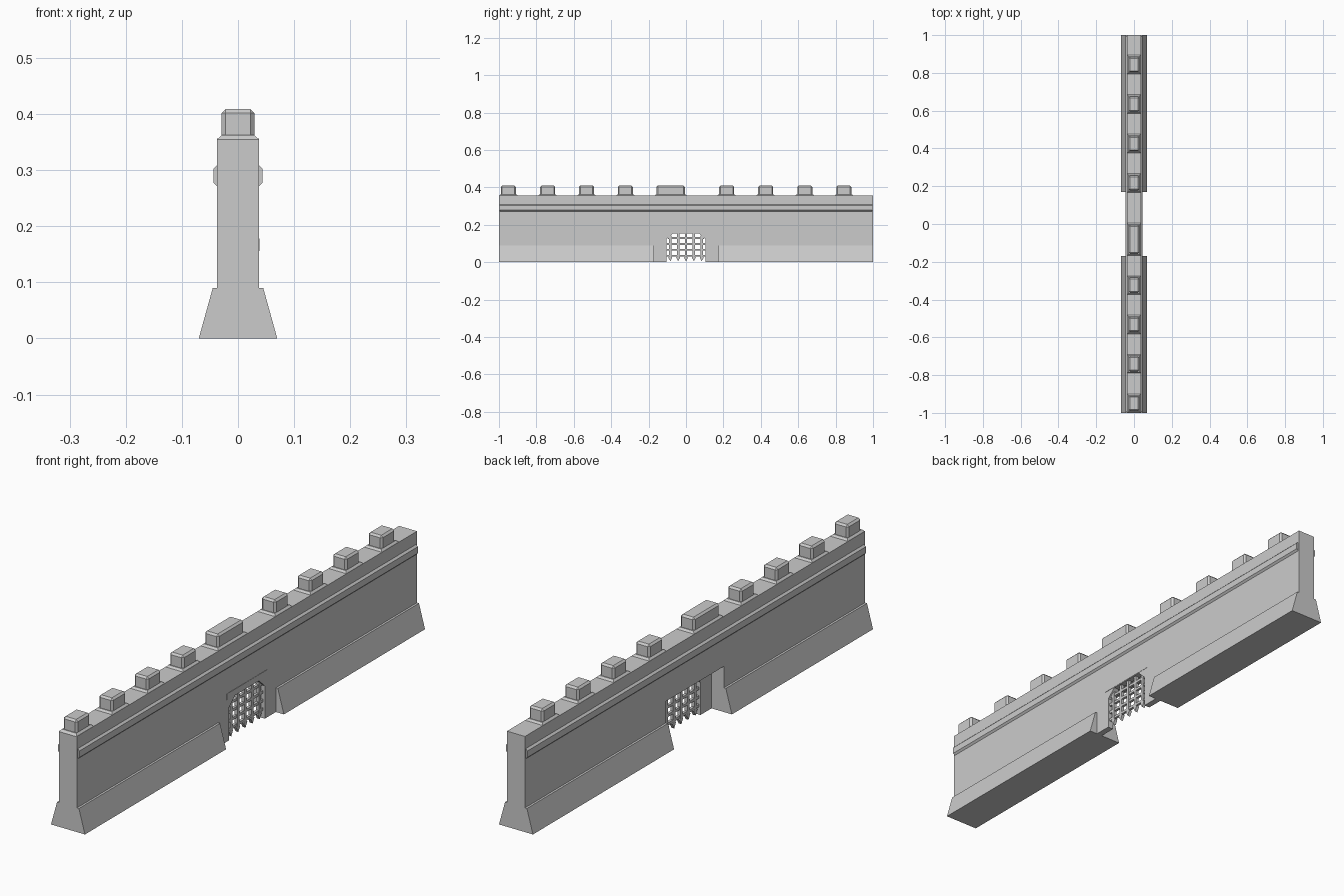
import bpy, bmesh
from mathutils import Matrix

if "Cube" in bpy.data.objects:
    bpy.data.objects.remove(bpy.data.objects["Cube"])


def prism(name, pts, axis, a, b):
    """Extrude a 2D profile: axis 'X' takes (y, z) points, axis 'Y' takes (x, z)."""
    bm = bmesh.new()

    def co(p, t):
        return (t, p[0], p[1]) if axis == 'X' else (p[0], t, p[1])
    face = bm.faces.new([bm.verts.new(co(p, a)) for p in pts])
    ext = bmesh.ops.extrude_face_region(bm, geom=[face])
    vs = [v for v in ext['geom'] if isinstance(v, bmesh.types.BMVert)]
    d = (b - a, 0, 0) if axis == 'X' else (0, b - a, 0)
    bmesh.ops.translate(bm, verts=vs, vec=d)
    return finish(name, bm)


def finish(name, bm):
    bmesh.ops.recalc_face_normals(bm, faces=bm.faces)
    me = bpy.data.meshes.new(name)
    bm.to_mesh(me)
    bm.free()
    ob = bpy.data.objects.new(name, me)
    bpy.context.collection.objects.link(ob)
    return ob


def box(name, x0, x1, y0, y1, z0, z1, bevel=0):
    bm = bmesh.new()
    m = Matrix.Translation(((x0 + x1) / 2, (y0 + y1) / 2, (z0 + z1) / 2))
    m = m @ Matrix.Diagonal((x1 - x0, y1 - y0, z1 - z0, 1))
    bmesh.ops.create_cube(bm, size=1, matrix=m)
    if bevel:
        bmesh.ops.bevel(bm, geom=bm.edges[:], offset=bevel, segments=1, affect='EDGES')
    return finish(name, bm)


TOP, W, REC = 0.356, 0.037, 0.014

# Wall: outer leaf with the chamfered gate arch, inner leaf with a square recess
arch = [(-0.105, 0), (-0.105, 0.122), (-0.07, 0.154), (0.07, 0.154), (0.105, 0.122), (0.105, 0)]
recess = [(-0.17, 0), (-0.17, 0.17), (0.17, 0.17), (0.17, 0)]
for name, hole, x0, x1 in (("wall_outer", arch, REC, W), ("wall_inner", recess, -W, REC)):
    prism(name, [(-1, TOP), (-1, 0)] + hole + [(1, 0), (1, TOP)], 'X', x0, x1)

# Thin lintel over the arch
box("lintel", W - 0.004, W + 0.0012, -0.12, 0.12, 0.156, 0.178)

# Sloped plinths and string courses on both faces
for s, side in ((1, "right"), (-1, "left")):
    for y0, y1 in ((-1, -0.17), (0.17, 1)):
        prism("plinth_" + side, [(s * W, 0), (s * 0.07, 0), (s * 0.045, 0.09), (s * W, 0.09)],
              'Y', y0, y1)
    prism("string_course_" + side,
          [(s * W, 0.271), (s * 0.044, 0.278), (s * 0.044, 0.302), (s * W, 0.309)],
          'Y', -0.995, 0.995)


# Merlons on small sloped bases
def merlon(yc, half):
    bm = bmesh.new()
    hx, hy = W, half + 0.011
    ring = lambda x, y, z: [bm.verts.new((sx * x, yc + sy * y, z))
                            for sx, sy in ((-1, -1), (1, -1), (1, 1), (-1, 1))]
    lo, hi = ring(hx, hy, TOP - 0.001), ring(hx - 0.008, hy - 0.008, TOP + 0.007)
    bm.faces.new(lo)
    bm.faces.new(hi)
    for i in range(4):
        j = (i + 1) % 4
        bm.faces.new((lo[i], lo[j], hi[j], hi[i]))
    finish("merlon_base", bm)
    box("merlon", -0.029, 0.029, yc - half, yc + half, TOP - 0.01, 0.409, 0.007)


for yc in (-0.95, -0.74, -0.532, -0.324, 0.217, 0.426, 0.635, 0.844):
    merlon(yc, 0.04)
merlon(-0.082, 0.076)

# Portcullis: pointed upright bars and cross bars
gx, r = 0.025, 0.006
for i in range(-2, 3):
    y = i * 0.042
    top = 0.156 if abs(i) < 2 else 0.143
    prism("gate_upright", [(y - r, top), (y - r, 0.028), (y - 0.011, 0.025), (y, 0.005),
                           (y + 0.011, 0.025), (y + r, 0.028), (y + r, top)],
          'X', gx - r, gx + r)
for z in (0.034, 0.066, 0.098, 0.13):
    half = 0.106 if z < 0.12 else 0.097
    box("gate_cross_bar", gx - 0.005, gx + 0.005, -half, half, z - 0.005, z + 0.005)
